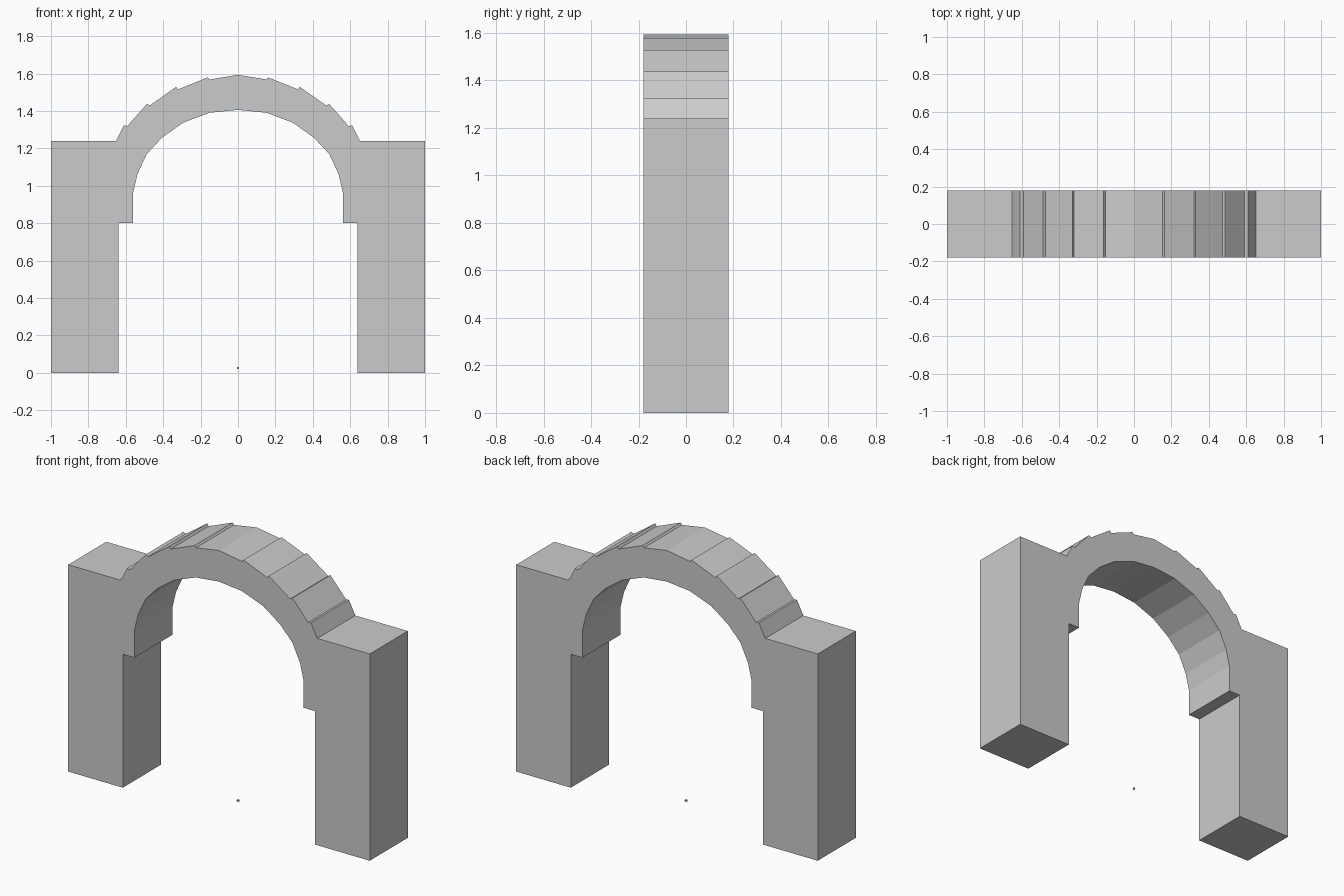
import bpy, bmesh

if "Cube" in bpy.data.objects:
    bpy.data.objects.remove(bpy.data.objects["Cube"])

DEPTH = 0.36

# Right half of the arch outline (x, z)
# underside of the ring, crown to springing
intrados = [(0, 1.406), (0.153, 1.39), (0.294, 1.337), (0.406, 1.257),
            (0.487, 1.171), (0.537, 1.064), (0.561, 0.963), (0.561, 0.8)]
# pier
pier = [(0.638, 0.8), (0.638, 0), (1, 0), (1, 1.24)]
# stepped stone backs, shoulder to crown
extrados = [(0.652, 1.24), (0.61, 1.323), (0.592, 1.319), (0.487, 1.438),
            (0.472, 1.429), (0.33, 1.529), (0.321, 1.515), (0.162, 1.579),
            (0.153, 1.568), (0, 1.593)]


def extrude_profile(name, points, depth):
    """Extrude an x-z outline along y, centred on y = 0."""
    bm = bmesh.new()
    face = bm.faces.new([bm.verts.new((x, -depth / 2, z)) for x, z in points])
    result = bmesh.ops.extrude_face_region(bm, geom=[face])
    verts = [g for g in result["geom"] if isinstance(g, bmesh.types.BMVert)]
    bmesh.ops.translate(bm, verts=verts, vec=(0, depth, 0))
    bmesh.ops.recalc_face_normals(bm, faces=bm.faces)
    mesh = bpy.data.meshes.new(name)
    bm.to_mesh(mesh)
    bm.free()
    obj = bpy.data.objects.new(name, mesh)
    bpy.context.collection.objects.link(obj)
    return obj


# Whole arch: right half plus its mirror image, without doubling the crown
half = intrados + pier + extrados
mirrored = [(-x, z) for x, z in reversed(half[1:-1])]
extrude_profile("stone_arch", half + mirrored, DEPTH)

# Tiny stone floating in the middle of the opening
bpy.ops.mesh.primitive_cube_add(size=0.01, location=(0, 0, 0.025))
bpy.context.object.name = "tiny_stone"
